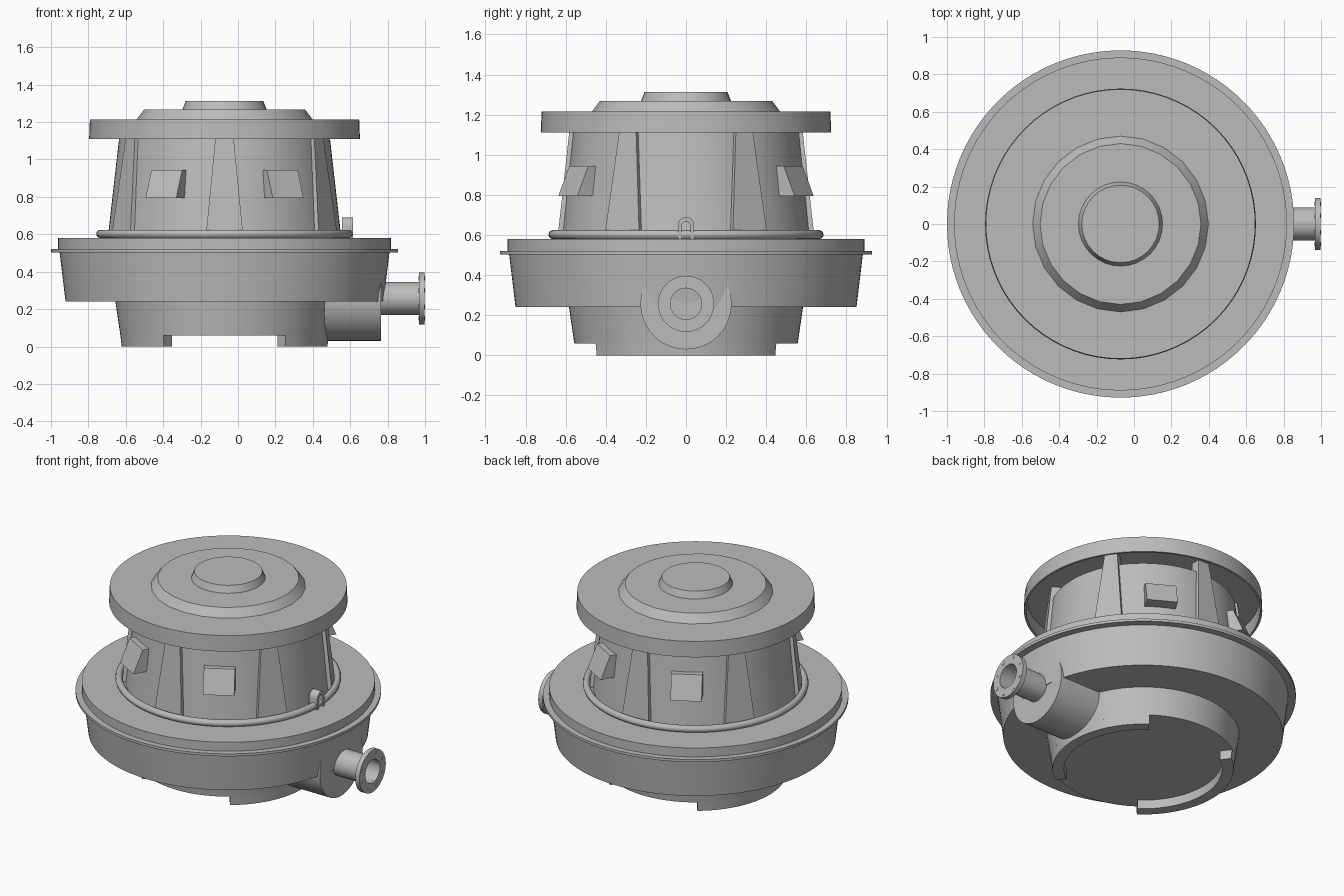
import bpy, bmesh
from math import sin, cos, pi, radians, tau
from mathutils import Matrix, Vector

AXIS_X = -0.072

cube = bpy.data.objects.get("Cube")
if cube:
    bpy.data.objects.remove(cube, do_unlink=True)

grey = bpy.data.materials.new("plain_grey")
grey.use_nodes = True
grey.diffuse_color = (0.5, 0.5, 0.5, 1)
grey.node_tree.nodes["Principled BSDF"].inputs["Base Color"].default_value = (0.5, 0.5, 0.5, 1)


def finish(name, bm, matrix=None):
    """Clean the mesh, move it to its place and shade it."""
    bmesh.ops.remove_doubles(bm, verts=bm.verts, dist=1e-5)
    bmesh.ops.recalc_face_normals(bm, faces=bm.faces)
    bm.transform(matrix or Matrix.Translation((AXIS_X, 0, 0)))
    mesh = bpy.data.meshes.new(name)
    bm.to_mesh(mesh)
    bm.free()
    mesh.materials.append(grey)
    obj = bpy.data.objects.new(name, mesh)
    bpy.context.collection.objects.link(obj)
    bpy.ops.object.select_all(action='DESELECT')
    obj.select_set(True)
    bpy.context.view_layer.objects.active = obj
    bpy.ops.object.shade_smooth_by_angle(angle=radians(30))
    return obj


def lathe(name, profile, steps=72, start=0, sweep=360, closed=False, matrix=None):
    """Turn a (radius, z) profile; a part sweep of a closed profile gets end caps."""
    bm = bmesh.new()
    full = sweep == 360
    rows = []
    for i in range(steps if full else steps + 1):
        a = radians(start + sweep * i / steps)
        rows.append([bm.verts.new((r * cos(a), r * sin(a), z)) for r, z in profile])
    count = len(profile)
    for i in range(steps):
        a, b = rows[i], rows[(i + 1) % len(rows)]
        for j in range(count if closed else count - 1):
            k = (j + 1) % count
            quad = [a[j], b[j], b[k], a[k]]
            if profile[j][0] == 0:
                quad.remove(b[j])
            if profile[k][0] == 0:
                quad.remove(b[k])
            bm.faces.new(quad)
    if not full:
        bm.faces.new(rows[0])
        bm.faces.new(rows[-1])
    return finish(name, bm, matrix)


def wedge(name, azimuth, bottom, top):
    """Tapered block on the drum; each end is (z, inner, outer, half width)."""
    bm = bmesh.new()
    for z, inner, outer, half in (bottom, top):
        for r in (inner, outer):
            for side in (-half, half):
                bm.verts.new((r, side, z))
    bmesh.ops.convex_hull(bm, input=bm.verts)
    bmesh.ops.dissolve_limit(bm, angle_limit=0.01, verts=bm.verts, edges=bm.edges)
    turn = Matrix.Rotation(radians(azimuth), 4, 'Z')
    finish(name, bm, Matrix.Translation((AXIS_X, 0, 0)) @ turn)


# Base plinth and its two curved feet
lathe("base_plinth", [(0, 0.06), (0.557, 0.06), (0.585, 0.25), (0, 0.25)])
for label, start in (("left", -54), ("right", 126)):
    lathe(label + "_foot", [(0.48, 0), (0.55, 0), (0.557, 0.062), (0.48, 0.062)],
          steps=24, start=start, sweep=108, closed=True)

# Main bowl with its thin flange and cover plate
lathe("bowl", [(0, 0.24), (0.85, 0.24), (0.882, 0.505), (0, 0.505)], steps=96)
lathe("bowl_flange", [(0, 0.503), (0.928, 0.503), (0.928, 0.52), (0, 0.52)], steps=96)
lathe("cover_plate", [(0, 0.515), (0.89, 0.515), (0.89, 0.58), (0, 0.58)], steps=96)

# Tapered drum
lathe("drum", [(0, 0.575), (0.625, 0.575), (0.563, 1.12), (0, 1.12)])

# Ribs that carry the cap, and hooded windows between them
for i in range(6):
    wedge("rib_%d" % (i + 1), 30 + 60 * i,
          (0.59, 0.55, 0.64, 0.1), (1.205, 0.51, 0.572, 0.04))
for i, azimuth in enumerate((60, 120, 240, 300)):
    wedge("window_hood_%d" % (i + 1), azimuth,
          (0.795, 0.55, 0.68, 0.095), (0.945, 0.55, 0.617, 0.095))

# Pipe ring around the foot of the drum
ring = [(0.664 + 0.022 * cos(tau * i / 12), 0.602 + 0.022 * sin(tau * i / 12)) for i in range(12)]
lathe("pipe_ring", ring, closed=True)

# Arched clip over the ring
arch = [(-0.04, 0.58)]
arch += [(-0.04 * cos(pi * i / 8), 0.65 + 0.04 * sin(pi * i / 8)) for i in range(9)]
arch += [(0.04, 0.58), (0.022, 0.58)]
arch += [(0.022 * cos(pi * i / 8), 0.645 + 0.022 * sin(pi * i / 8)) for i in range(9)]
arch += [(-0.022, 0.58)]
bm = bmesh.new()
face = bm.faces.new([bm.verts.new((0.555, y, z)) for y, z in arch])
extruded = bmesh.ops.extrude_face_region(bm, geom=[face])["geom"]
bmesh.ops.translate(bm, vec=(0.06, 0, 0),
                    verts=[v for v in extruded if isinstance(v, bmesh.types.BMVert)])
finish("ring_clip", bm, Matrix.Identity(4))

# Hollow cap with two raised steps
lathe("cap", [(0, 1.2), (0.708, 1.2), (0.71, 1.11), (0.724, 1.11), (0.72, 1.215), (0, 1.215)])
lathe("cap_step", [(0, 1.21), (0.47, 1.215), (0.43, 1.268), (0, 1.268)], steps=24)
lathe("cap_button", [(0, 1.26), (0.225, 1.268), (0.207, 1.313), (0, 1.313)], steps=32)

# Outlet: housing, pipe and bolted flange, all turned about a sideways axis
side = Matrix.Translation((0, 0, 0.257)) @ Matrix.Rotation(pi / 2, 4, 'Y')
lathe("outlet_housing", [(0, 0.42), (0.227, 0.42), (0.227, 0.765), (0, 0.765)],
      steps=48, matrix=side)
lathe("outlet_pipe", [(0, 0.75), (0.088, 0.75), (0.088, 0.985), (0.078, 0.985),
                      (0.078, 0.78), (0, 0.78)], steps=32, matrix=side)
lathe("outlet_flange", [(0.078, 0.967), (0.14, 0.967), (0.14, 0.998), (0.078, 0.998)],
      steps=40, closed=True, matrix=side)
for i in range(8):
    a = tau * (i + 0.5) / 8
    spot = side @ Matrix.Translation(Vector((0.116 * cos(a), 0.116 * sin(a), 0)))
    lathe("flange_bolt_%d" % (i + 1), [(0, 0.964), (0.012, 0.964), (0.012, 1.0), (0, 1.0)],
          steps=12, matrix=spot)
